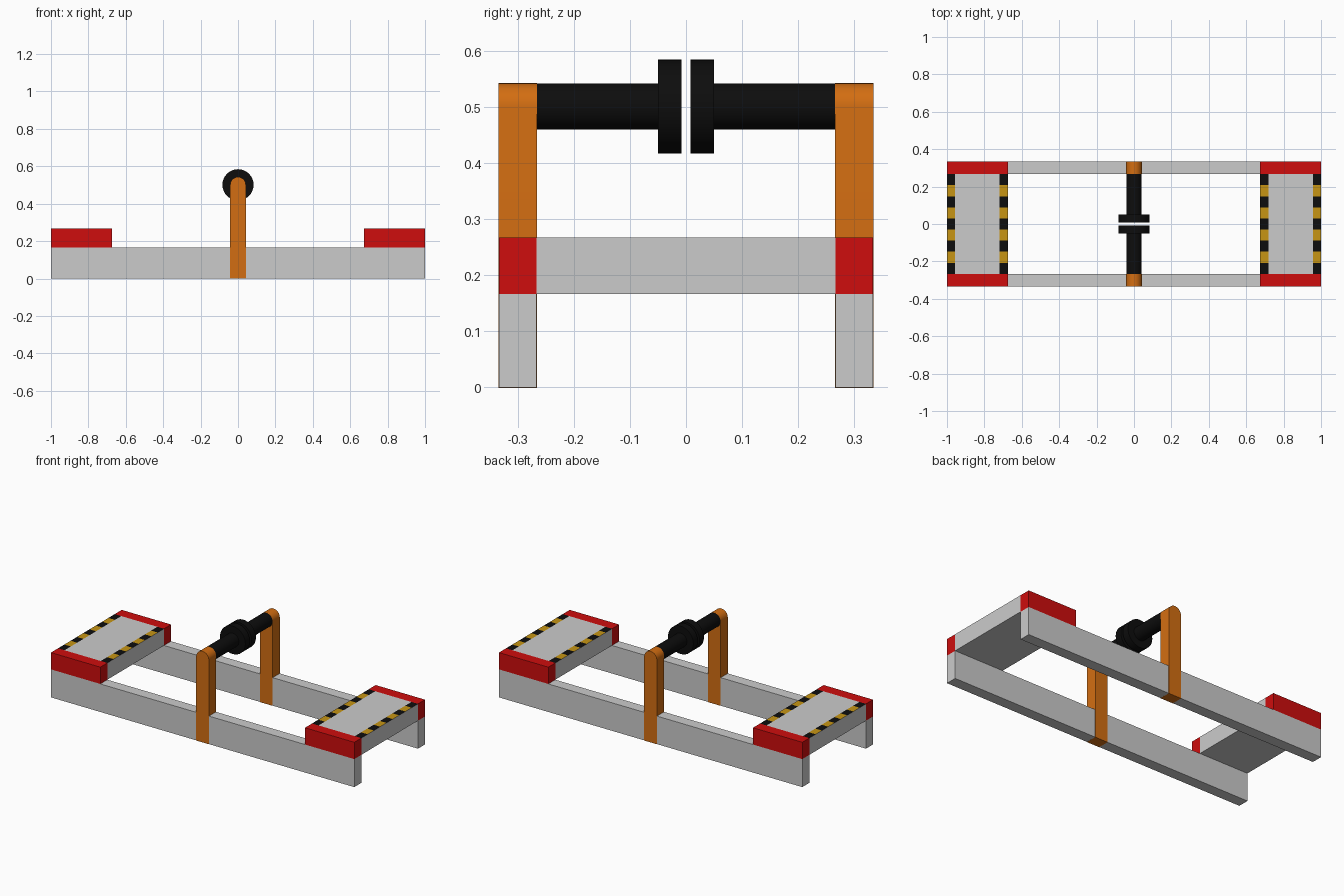
import bpy, bmesh, math
from mathutils import Vector

if "Cube" in bpy.data.objects:
    bpy.data.objects.remove(bpy.data.objects["Cube"])


def material(name, r, g, b):
    m = bpy.data.materials.new(name)
    m.use_nodes = True
    m.diffuse_color = (r, g, b, 1)
    m.node_tree.nodes["Principled BSDF"].inputs["Base Color"].default_value = (r, g, b, 1)
    return m


GREY = material("light grey", 0.60, 0.60, 0.60)
RED = material("red", 0.62, 0.004, 0.004)
ORANGE = material("orange", 0.65, 0.155, 0.006)
BLACK = material("black", 0.004, 0.004, 0.004)
YELLOW = material("yellow", 0.57, 0.30, 0.007)

INNER, OUTER = 0.267, 0.333      # rail faces along y
RAIL_TOP, DECK_TOP = 0.167, 0.267
DECK_IN, STRIPE_W = 0.675, 0.043
BAR_Z, BAR_R = 0.501, 0.0417


def finish(name, bm, mats):
    bmesh.ops.recalc_face_normals(bm, faces=bm.faces)
    me = bpy.data.meshes.new(name)
    bm.to_mesh(me)
    bm.free()
    for m in mats:
        me.materials.append(m)
    ob = bpy.data.objects.new(name, me)
    bpy.context.collection.objects.link(ob)
    return ob


def smooth(ob):
    bpy.ops.object.select_all(action="DESELECT")
    ob.select_set(True)
    bpy.context.view_layer.objects.active = ob
    bpy.ops.object.shade_smooth_by_angle(angle=math.radians(35))


def box_mesh(lo, hi):
    bm = bmesh.new()
    bmesh.ops.create_cube(bm, size=1)
    lo, hi = Vector(lo), Vector(hi)
    for v in bm.verts:
        v.co = (lo + hi) / 2 + v.co * (hi - lo)
    return bm


def extrude_y(name, points, y0, y1, mat):
    bm = bmesh.new()
    face = bm.faces.new([bm.verts.new((x, y0, z)) for x, z in points])
    new = bmesh.ops.extrude_face_region(bm, geom=[face])["geom"]
    bmesh.ops.translate(bm, vec=(0, y1 - y0, 0),
                        verts=[v for v in new if isinstance(v, bmesh.types.BMVert)])
    ob = finish(name, bm, [mat])
    smooth(ob)
    return ob


def arc(radius, start, end, steps):
    angles = [start + (end - start) * i / steps for i in range(steps + 1)]
    return [(radius * math.cos(a), BAR_Z + radius * math.sin(a)) for a in angles]


def circle(radius):
    return arc(radius, 0, math.tau, 32)[:-1]


def striped_deck(name, x0, x1):
    """Deck slab whose top face is cut into hazard stripes along both edges."""
    bm = box_mesh((x0, -INNER, RAIL_TOP), (x1, INNER, DECK_TOP))
    step = 2 * INNER / 9
    cuts = [((x, 0, 0), (1, 0, 0)) for x in (x0 + STRIPE_W, x1 - STRIPE_W)]
    cuts += [((0, -INNER + step * i, 0), (0, 1, 0)) for i in range(1, 9)]
    for co, no in cuts:
        bmesh.ops.bisect_plane(bm, geom=bm.verts[:] + bm.edges[:] + bm.faces[:],
                               plane_co=co, plane_no=no)
    for f in bm.faces:
        c = f.calc_center_median()
        edge = min(c.x - x0, x1 - c.x) < STRIPE_W
        if c.z > DECK_TOP - 0.001 and edge:
            f.material_index = 1 + int((c.y + INNER) / step) % 2
    return finish(name, bm, [GREY, BLACK, YELLOW])


# Decks at both ends
striped_deck("right_deck", -1, -DECK_IN)
striped_deck("left_deck", DECK_IN, 1)

for side, s in (("front", -1), ("back", 1)):
    ya, yb = sorted((s * INNER, s * OUTER))
    # Long rail
    finish(side + "_rail", box_mesh((-1, ya, 0), (1, yb, RAIL_TOP)), [GREY])
    # Red deck end blocks
    for end, x0 in (("right", -1), ("left", DECK_IN)):
        finish(f"{side}_{end}_end_block",
               box_mesh((x0, ya, RAIL_TOP), (x0 + 1 - DECK_IN, yb, DECK_TOP)), [RED])
    # Round-topped post, a hair proud of the rail
    outline = [(-BAR_R, -0.0005), (BAR_R, -0.0005)] + arc(BAR_R, 0, math.pi, 16)
    extrude_y(side + "_post", outline, ya - 0.001, yb + 0.001, ORANGE)
    # Half bar and its end disc, with a gap between the two discs
    extrude_y(side + "_bar", circle(BAR_R - 0.0003), s * 0.04, s * (INNER + 0.01), BLACK)
    extrude_y(side + "_disc", circle(2 * BAR_R), s * 0.008, s * 0.05, BLACK)
